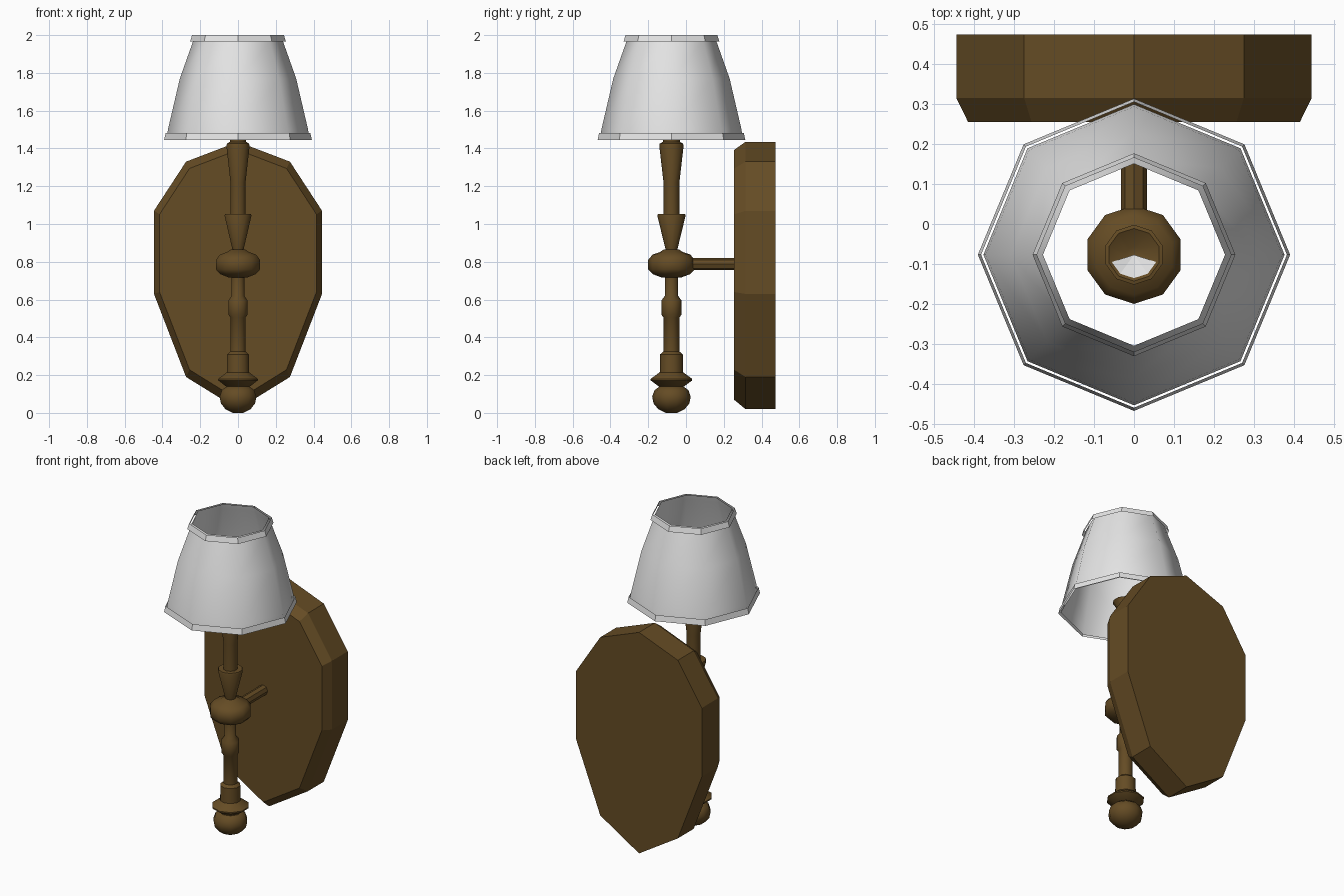
import bpy, math

if "Cube" in bpy.data.objects:
    bpy.data.objects.remove(bpy.data.objects["Cube"])

AXIS_Y = -0.077  # the lamp stem stands in front of the wall plate


def material(name, rgb):
    m = bpy.data.materials.new(name)
    m.diffuse_color = (*rgb, 1)
    m.use_nodes = True
    m.node_tree.nodes["Principled BSDF"].inputs["Base Color"].default_value = m.diffuse_color
    return m


brown = material("bronze brown", (0.13, 0.072, 0.018))
white = material("shade white", (0.78, 0.78, 0.78))


def make(name, verts, faces, mat, angle=None):
    mesh = bpy.data.meshes.new(name)
    mesh.from_pydata(verts, [], faces)
    mesh.materials.append(mat)
    ob = bpy.data.objects.new(name, mesh)
    bpy.context.collection.objects.link(ob)
    if angle:
        bpy.ops.object.select_all(action='DESELECT')
        ob.select_set(True)
        bpy.context.view_layer.objects.active = ob
        bpy.ops.object.shade_smooth_by_angle(angle=math.radians(angle))
    return ob


def lathe(name, profile, sides, mat, angle=None, caps=False):
    """Turn a list of (radius, z) around the lamp axis, corner towards +y."""
    verts, faces = [], []
    for r, z in profile:
        for i in range(sides):
            a = math.pi / 2 + 2 * math.pi * i / sides
            verts.append((r * math.cos(a), AXIS_Y + r * math.sin(a), z))
    for k in range(len(profile) - 1):
        for i in range(sides):
            j = (i + 1) % sides
            faces.append((k * sides + i, k * sides + j,
                          (k + 1) * sides + j, (k + 1) * sides + i))
    if caps:
        n = len(verts)
        faces.append(tuple(range(sides - 1, -1, -1)))
        faces.append(tuple(range(n - sides, n)))
    return make(name, verts, faces, mat, angle)


# Wall plate: tall ten-sided board with a chamfered front
half = [(0.275, 1.33), (0.445, 1.07), (0.445, 0.63), (0.275, 0.19)]
outline = [(0, 1.435)] + half + [(0, 0.02)] + [(-x, z) for x, z in reversed(half)]
mid = 0.78
inner = [(x * 0.933, mid + (z - mid) * 0.935) for x, z in outline]
rings = [(outline, 0.475), (outline, 0.315), (inner, 0.255)]
verts = [(x, y, z) for ring, y in rings for x, z in ring]
faces = [(k * 10 + i, k * 10 + (i + 1) % 10, k * 10 + 10 + (i + 1) % 10, k * 10 + 10 + i)
         for k in range(2) for i in range(10)]
faces += [tuple(range(9, -1, -1)), tuple(range(20, 30))]
make("wall_plate", verts, faces, brown)

# Ball finial and lower turned stem
lathe("finial", [(0.03, 0.0), (0.07, 0.02), (0.095, 0.05), (0.102, 0.085),
                 (0.09, 0.12), (0.06, 0.142)], 10, brown, 45, True)
lathe("lower_stem", [(0.06, 0.135), (0.11, 0.172), (0.11, 0.18), (0.062, 0.215),
                     (0.06, 0.31), (0.042, 0.325), (0.042, 0.505), (0.053, 0.52),
                     (0.053, 0.595), (0.035, 0.62), (0.035, 0.73)],
      10, brown, 40, True)

# Central hub
lathe("hub", [(0.055, 0.718), (0.1, 0.735), (0.123, 0.76), (0.123, 0.81),
              (0.1, 0.838), (0.06, 0.852), (0.04, 0.865)], 10, brown, 45, True)

# Upper stem with cone collar and tapered candle holder
lathe("upper_stem", [(0.03, 0.86), (0.075, 1.045), (0.072, 1.053), (0.042, 1.053),
                     (0.042, 1.22), (0.064, 1.41), (0.062, 1.425), (0.045, 1.435),
                     (0.045, 1.455), (0.075, 1.5), (0.066, 1.502), (0.02, 1.475)],
      10, brown, 40, True)

# Pale front half of the holder's dish
lip = [(0.066 * math.cos(a), AXIS_Y + 0.066 * math.sin(a), 1.5)
       for a in (math.pi / 2 + 2 * math.pi * i / 10 for i in range(3, 8))]
n = len(lip)
make("dish_liner", lip + [(0, AXIS_Y, 1.479)],
     [(i, i + 1, n) for i in range(n - 1)], white)

# Arm from hub to wall plate
bpy.ops.mesh.primitive_cylinder_add(vertices=8, radius=0.032, depth=0.24,
                                    location=(0, 0.14, 0.788),
                                    rotation=(math.pi / 2, 0, 0))
arm = bpy.context.object
arm.name = arm.data.name = "arm"
arm.data.materials.append(brown)

# Eight-sided shade, open at both ends, with separate trim bands
lathe("shade", [(0.377, 1.45), (0.371, 1.5), (0.308, 1.77), (0.238, 1.967),
                (0.228, 2.0)], 8, white, 60)
lathe("shade_bottom_band", [(0.391, 1.445), (0.383, 1.482)], 8, white)
lathe("shade_top_band", [(0.254, 1.965), (0.243, 2.0)], 8, white)
